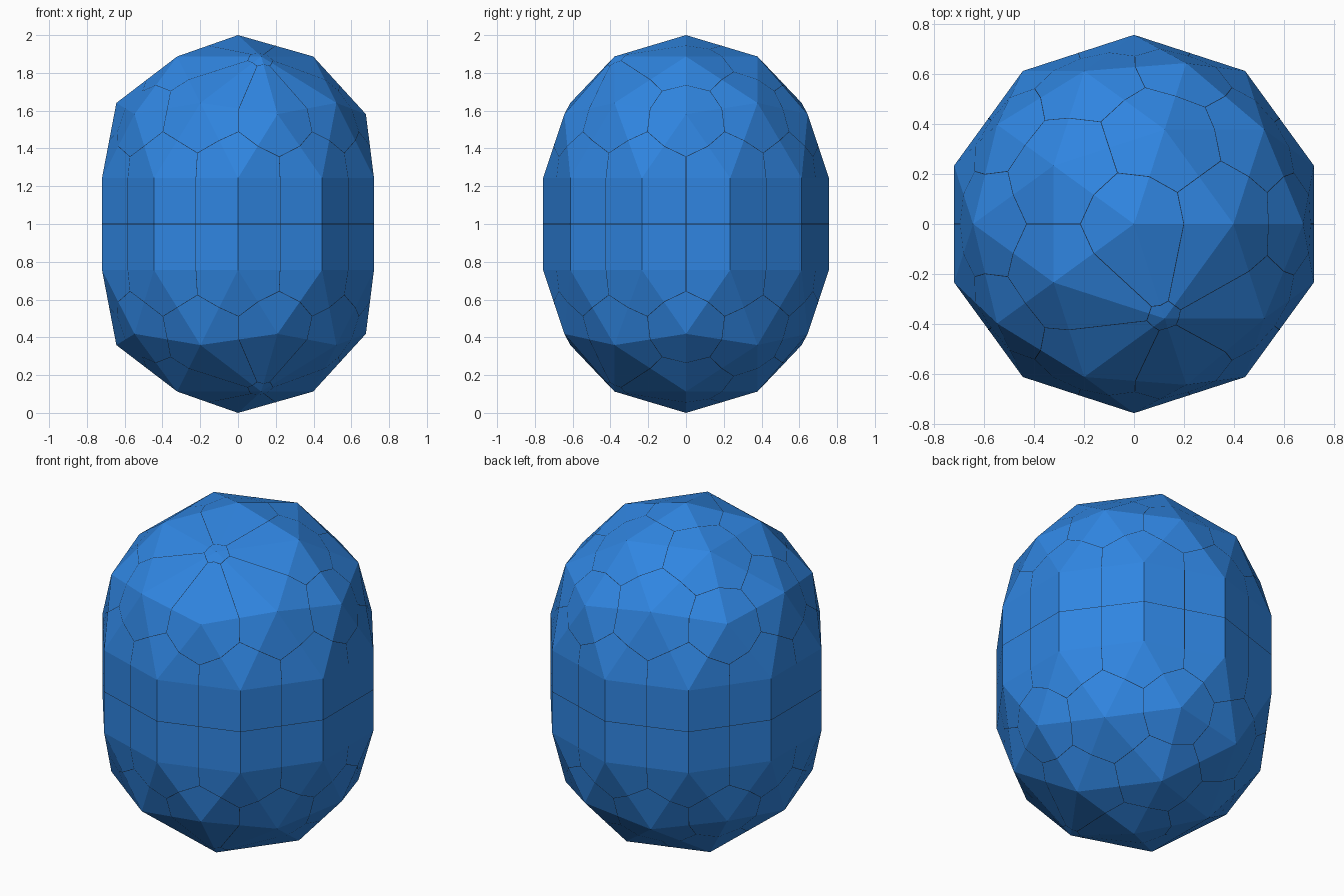
import bpy, bmesh
from mathutils import Vector

RADIUS = 0.757          # dome radius
HALF_BAND = 1 - RADIUS  # half height of the straight middle
SEAM_WIDTH = 0.003
SEAM_LIFT = 0.0008

cube = bpy.data.objects.get("Cube")
if cube:
    bpy.data.objects.remove(cube, do_unlink=True)


def make_material(name, colour):
    mat = bpy.data.materials.new(name)
    mat.use_nodes = True
    mat.diffuse_color = colour
    mat.node_tree.nodes["Principled BSDF"].inputs["Base Color"].default_value = colour
    return mat


def make_object(name, bm, mat):
    mesh = bpy.data.meshes.new(name)
    bm.to_mesh(mesh)
    bm.free()
    mesh.materials.append(mat)
    obj = bpy.data.objects.new(name, mesh)
    bpy.context.collection.objects.link(obj)
    obj.location.z = 1
    return obj


blue = make_material("blue", (0.029, 0.235, 0.75, 1))
dark_blue = make_material("dark_seam", (0.01, 0.03, 0.07, 1))

# Faceted capsule: upper dome, its mirrored copy, and a ten-sided band between
bm = bmesh.new()
bmesh.ops.create_icosphere(bm, subdivisions=2, radius=RADIUS)
bmesh.ops.delete(bm, geom=[v for v in bm.verts if v.co.z < -0.01], context="VERTS")
bmesh.ops.translate(bm, verts=bm.verts[:], vec=(0, 0, HALF_BAND))
copy = bmesh.ops.duplicate(bm, geom=bm.verts[:] + bm.edges[:] + bm.faces[:])["geom"]
for v in copy:
    if isinstance(v, bmesh.types.BMVert):
        v.co.z = -v.co.z
bmesh.ops.bridge_loops(bm, edges=[e for e in bm.edges if e.is_boundary])
bmesh.ops.recalc_face_normals(bm, faces=bm.faces[:])
bm.normal_update()

# Seam corners sit at the face centres; one panel per dome is shrunken
corners = {f: f.calc_center_median() for f in bm.faces}
small = [v for v in bm.verts if (v.co.xy - Vector((0.12, -0.38))).length < 0.05]
for v in small:
    for f in v.link_faces:
        corners[f] = v.co.lerp(corners[f], 0.28)

# Hairline seams between panels, folded over each edge of the body
seams = bmesh.new()
for e in bm.edges:
    a, b = e.verts
    crossing = (a.co + b.co) / 2
    for v in e.verts:
        if v in small:
            crossing = v.co.lerp(crossing, 0.28)
    for f in e.link_faces:
        side = f.normal.cross(crossing - corners[f]).normalized() * SEAM_WIDTH / 2
        lift = f.normal * SEAM_LIFT
        strip = (corners[f] - side, crossing - side, crossing + side, corners[f] + side)
        seams.faces.new([seams.verts.new(p + lift) for p in strip])
seams.normal_update()

make_object("capsule_body", bm, blue)
make_object("panel_seams", seams, dark_blue)
